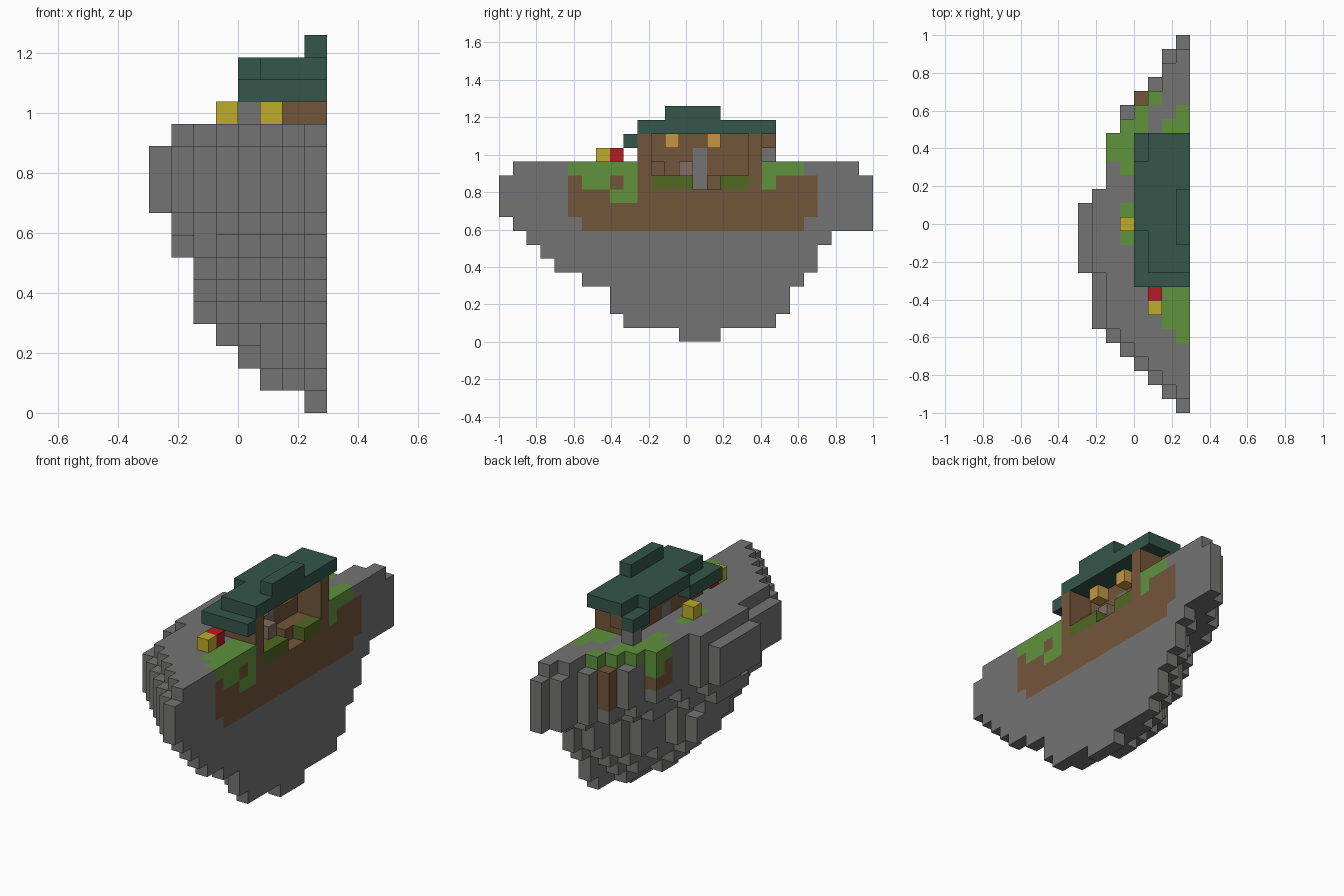
import bpy, bmesh

if "Cube" in bpy.data.objects:
    bpy.data.objects.remove(bpy.data.objects["Cube"], do_unlink=True)

V = 2 / 27  # block size
NX, NY = 8, 27
COLORS = {
    "stone_gray": (.174, .174, .172),
    "soil_brown": (.171, .093, .042),
    "grass_green": (.117, .287, .048),
    "hedge_green": (.08, .138, .016),
    "roof_teal": (.034, .093, .069),
    "yellow": (.52, .41, .025),
    "red": (.456, .012, .016),
    "lamp_amber": (.552, .305, .061),
    "pale_brown": (.22, .155, .125),
}
mats = {}
for name, rgb in COLORS.items():
    m = bpy.data.materials.new(name)
    m.use_nodes = True
    m.diffuse_color = (*rgb, 1)
    m.node_tree.nodes["Principled BSDF"].inputs["Base Color"].default_value = (*rgb, 1)
    mats[name] = m

cells = {}      # block position -> part name
part_mat = {}   # part name -> colour name


def span(r):
    return range(r[0], r[1] + 1) if isinstance(r, tuple) else (r,)


def fill(part, color, x, y, z):
    """Fill an inclusive range of blocks with a part."""
    part_mat[part] = color
    for i in span(x):
        for j in span(y):
            for k in span(z):
                cells[i, j, k] = part


def clear(x, y, z):
    for i in span(x):
        for j in span(y):
            for k in span(z):
                cells.pop((i, j, k), None)


# Rock: each layer has an outermost column and a length on the cut face
START = [0, 1, 2, 3, 4, 5, 6, 10]
END = [0, 1, 3, 4, 5, 7, 11, 12]
LAYERS = [(7, 13, 15), (5, 9, 19), (4, 8, 20), (3, 8, 20), (2, 6, 21), (2, 4, 22),
          (2, 3, 22), (1, 2, 23), (1, 1, 26), (0, 0, 26), (0, 0, 26), (0, 0, 26)]


def inset(table, t):
    a = min(int(t), 6)
    return table[a] + (table[a + 1] - table[a]) * (t - a)


for k, (imin, j0, j1) in enumerate(LAYERS):
    s = (j1 - j0 + 1) / NY
    for i in range(imin, NX):
        t = 7 * (7 - i) / max(7 - imin, 1)
        fill("rock", "stone_gray", i,
             (j0 + round(inset(START, t) * s), j1 - round(inset(END, t) * s)), k)
# Rock top layer
for i, (a, b) in enumerate(zip((10, 6, 5, 4, 3, 2, 1), (15, 19, 20, 21, 22, 24, 25)), 1):
    fill("rock", "stone_gray", i, (a, b), 12)

# Soil
fill("soil", "soil_brown", (5, 7), (6, 21), 8)
fill("soil", "soil_brown", (4, 7), (5, 22), (9, 11))
fill("soil", "soil_brown", 2, (18, 19), (10, 11))

# Grass
for x, y, z in [
    (7, (5, 9), 12), (6, (6, 9), 12), (7, (6, 7), 11), (7, 9, 11), (7, (8, 9), 10),
    ((6, 7), (19, 20), 12), (7, 21, 12), (7, 19, 11), (5, 22, 12), (4, (20, 21), 12),
    (3, (17, 20), 12), (2, (18, 19), 12), (2, 19, 11), (3, 14, 12), (3, 12, 12),
]:
    fill("grass", "grass_green", x, y, z)

# House walls, hollow and open on the cut side
fill("walls", "soil_brown", (5, 7), (10, 18), (12, 14))
clear((6, 7), (11, 17), (12, 14))
clear(7, (14, 15), 11)
clear(6, 14, 11)
fill("walls", "soil_brown", 5, 19, 14)
fill("door", "stone_gray", 5, 14, (11, 13))
fill("hedge", "hedge_green", 7, (11, 13), 11)
fill("hedge", "hedge_green", 7, (16, 17), 11)
fill("table", "soil_brown", 6, 11, 12)
fill("stool", "pale_brown", 6, 13, 12)
for j in (12, 15):
    fill("hanging_lamps", "lamp_amber", 6, j, 14)
fill("corner_post", "stone_gray", 4, 19, 13)

# Roof
fill("roof", "roof_teal", (5, 7), (10, 19), 15)
fill("roof", "roof_teal", 4, (13, 17), 15)
fill("roof", "roof_teal", (4, 7), 9, 14)
fill("roof", "roof_teal", 4, (9, 12), 14)
fill("roof", "roof_teal", 4, (18, 19), 14)
fill("roof_ridge", "roof_teal", 7, (12, 15), 16)

# Flowers beside the house
fill("yellow_blooms", "yellow", 5, 7, 13)
fill("yellow_blooms", "yellow", 3, 13, 13)
fill("red_bloom", "red", 5, 8, 13)


def face_corners(c, axis, side):
    """Corners of one block face, wound to point outward."""
    u, v = (axis + 1) % 3, (axis + 2) % 3
    out = []
    for a, b in ((0, 0), (1, 0), (1, 1), (0, 1)):
        p = list(c)
        p[axis] += side
        p[u] += a
        p[v] += b
        out.append(tuple(p))
    return out if side else out[::-1]


# Build one mesh per part from its exposed faces
for part, color in part_mat.items():
    bm = bmesh.new()
    verts = {}
    for c in [c for c, p in cells.items() if p == part]:
        for axis in range(3):
            for side in (0, 1):
                n = list(c)
                n[axis] += 2 * side - 1
                if tuple(n) in cells:
                    continue
                loop = []
                for p in face_corners(c, axis, side):
                    if p not in verts:
                        verts[p] = bm.verts.new(((p[0] - NX / 2) * V, (p[1] - NY / 2) * V, p[2] * V))
                    loop.append(verts[p])
                bm.faces.new(loop)
    me = bpy.data.meshes.new(part)
    bm.to_mesh(me)
    bm.free()
    me.materials.append(mats[color])
    bpy.context.collection.objects.link(bpy.data.objects.new(part, me))
